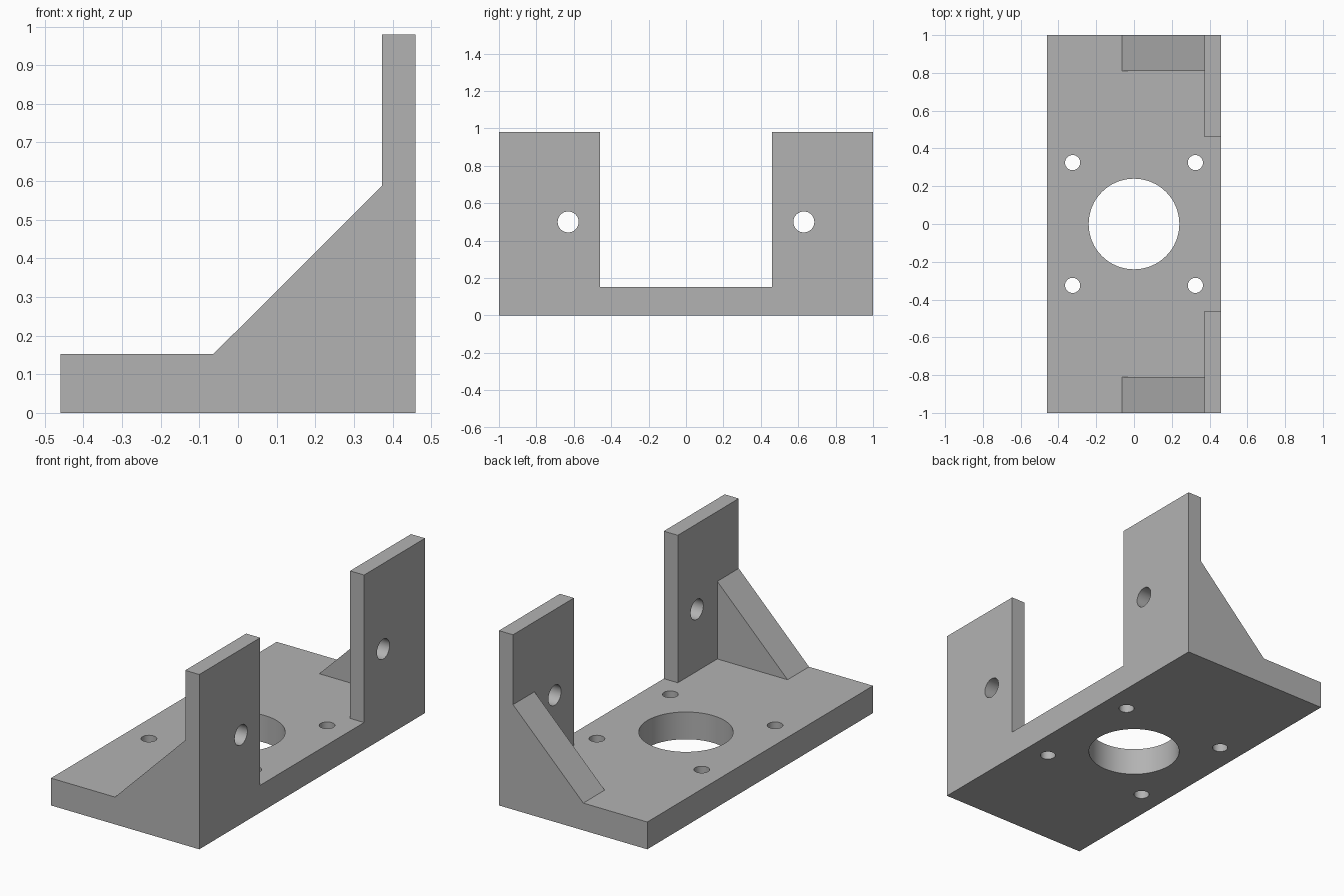
import bpy
import bmesh
import math
from mathutils import Matrix

if "Cube" in bpy.data.objects:
    bpy.data.objects.remove(bpy.data.objects["Cube"], do_unlink=True)

HALF_X, HALF_Y = 0.46, 1.0
BASE_TOP, TOP = 0.153, 0.98
UPRIGHT_X, UPRIGHT_Y = 0.373, 0.46
RIB_X, RIB_Y, RIB_TOP = -0.063, 0.81, 0.588

grey = bpy.data.materials.new("plain grey")
grey.use_nodes = True
colour = (0.45, 0.45, 0.45, 1)
grey.diffuse_color = colour
grey.node_tree.nodes["Principled BSDF"].inputs["Base Color"].default_value = colour


def add_object(name, bm):
    bmesh.ops.recalc_face_normals(bm, faces=bm.faces)
    mesh = bpy.data.meshes.new(name)
    bm.to_mesh(mesh)
    bm.free()
    mesh.materials.append(grey)
    obj = bpy.data.objects.new(name, mesh)
    bpy.context.collection.objects.link(obj)
    return obj


def extrude_profile(name, points, y0, y1):
    """Extrude an x-z outline along y."""
    bm = bmesh.new()
    face = bm.faces.new([bm.verts.new((x, y0, z)) for x, z in points])
    result = bmesh.ops.extrude_face_region(bm, geom=[face])
    verts = [v for v in result["geom"] if isinstance(v, bmesh.types.BMVert)]
    bmesh.ops.translate(bm, verts=verts, vec=(0, y1 - y0, 0))
    return add_object(name, bm)


def cylinder(name, radius, centre, along_x=False):
    bm = bmesh.new()
    turn = Matrix.Rotation(math.pi / 2, 4, "Y") if along_x else Matrix()
    bmesh.ops.create_cone(bm, cap_ends=True, segments=64, radius1=radius,
                          radius2=radius, depth=0.5,
                          matrix=Matrix.Translation(centre) @ turn)
    return add_object(name, bm)


def combine(target, tool, operation):
    """Apply a boolean and discard the tool."""
    tool.hide_render = True
    mod = target.modifiers.new("join", "BOOLEAN")
    mod.operation, mod.solver, mod.object = operation, "EXACT", tool
    graph = bpy.context.evaluated_depsgraph_get()
    target_mesh = bpy.data.meshes.new_from_object(target.evaluated_get(graph))
    target.modifiers.clear()
    target.data = target_mesh
    bpy.data.objects.remove(tool, do_unlink=True)


# Base plate
base = [(-HALF_X, 0), (HALF_X, 0), (HALF_X, BASE_TOP), (-HALF_X, BASE_TOP)]
bracket = extrude_profile("mounting_bracket", base, -HALF_Y, HALF_Y)

# Upright tabs and the sloped ribs at both ends
upright = [(UPRIGHT_X, 0), (HALF_X, 0), (HALF_X, TOP), (UPRIGHT_X, TOP)]
rib = [(RIB_X, 0), (HALF_X, 0), (HALF_X, TOP), (UPRIGHT_X, TOP),
       (UPRIGHT_X, RIB_TOP), (RIB_X, BASE_TOP)]
for side in (-1, 1):
    for name, outline, inner in (("upright", upright, UPRIGHT_Y), ("rib", rib, RIB_Y)):
        part = extrude_profile(name, outline, side * inner, side * HALF_Y)
        combine(bracket, part, "UNION")

# Central bore, corner screw holes and tab holes
holes = [cylinder("bore_cutter", 0.24, (0, 0, 0.1))]
for side in (-1, 1):
    holes.append(cylinder("tab_cutter", 0.056, (HALF_X, side * 0.63, 0.5), True))
    for x in (-0.325, 0.325):
        holes.append(cylinder("screw_cutter", 0.04, (x, side * 0.325, 0.1)))
for hole in holes:
    combine(bracket, hole, "DIFFERENCE")

# Merge coplanar faces, then smooth the bores only
bm = bmesh.new()
bm.from_mesh(bracket.data)
bmesh.ops.remove_doubles(bm, verts=bm.verts, dist=0.0001)
bmesh.ops.dissolve_limit(bm, angle_limit=math.radians(1), verts=bm.verts, edges=bm.edges)
bm.to_mesh(bracket.data)
bm.free()
bpy.ops.object.select_all(action="DESELECT")
bracket.select_set(True)
bpy.context.view_layer.objects.active = bracket
bpy.ops.object.shade_smooth_by_angle(angle=math.radians(30))
